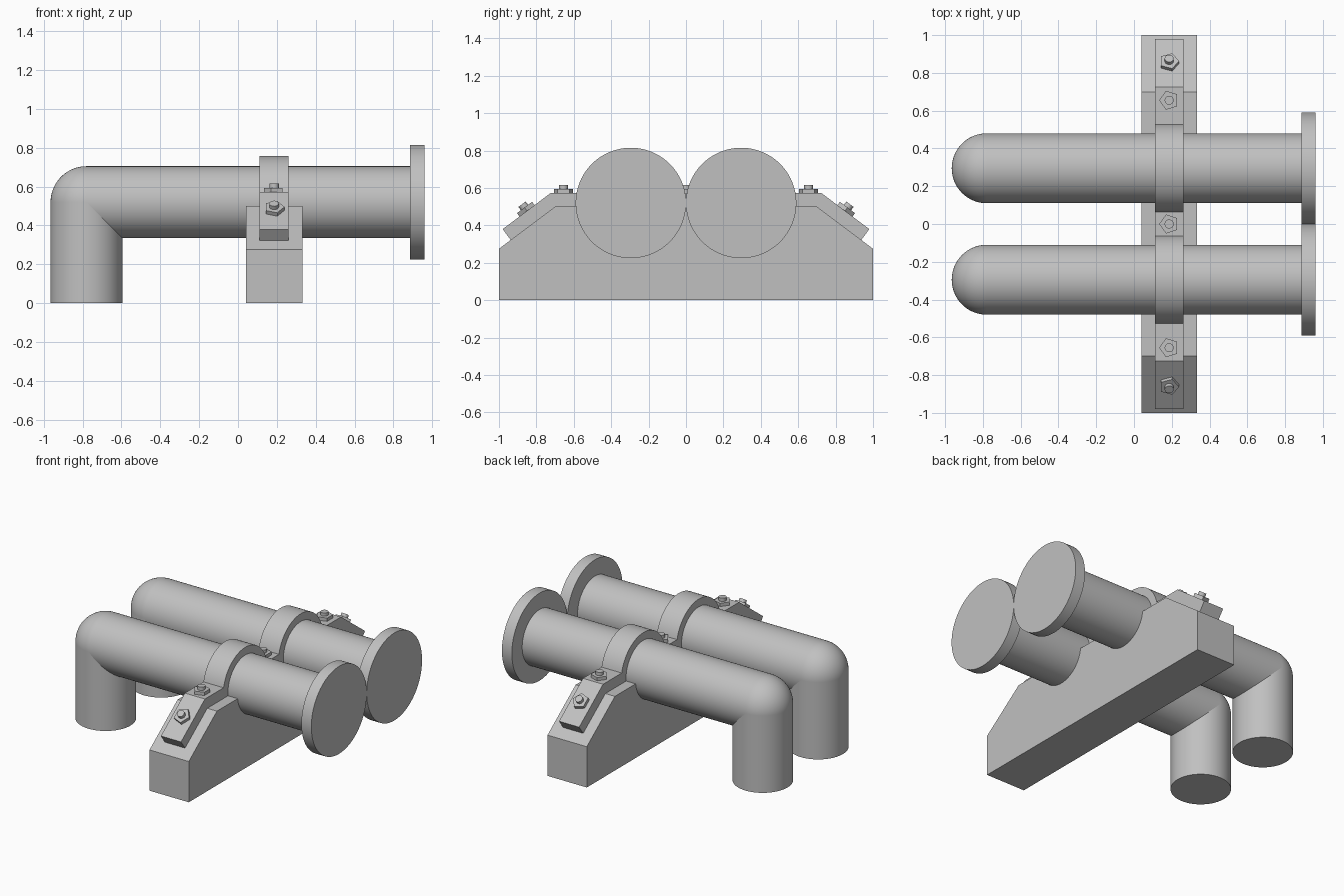
import bpy, bmesh, math
from mathutils import Matrix, Vector

cube = bpy.data.objects.get("Cube")
if cube:
    bpy.data.objects.remove(cube, do_unlink=True)

steel = bpy.data.materials.new("plain_grey")
steel.use_nodes = True
GREY = (0.53, 0.53, 0.53, 1)
steel.diffuse_color = GREY
steel.node_tree.nodes["Principled BSDF"].inputs["Base Color"].default_value = GREY

PIPE_R, PIPE_Y, PIPE_Z = 0.185, 0.295, 0.52
ELBOW_X, MID_X = -0.78, 0.186


def finish(name, bm):
    """Turn a bmesh into a named, shaded object."""
    bmesh.ops.recalc_face_normals(bm, faces=bm.faces)
    mesh = bpy.data.meshes.new(name)
    bm.to_mesh(mesh)
    bm.free()
    mesh.materials.append(steel)
    obj = bpy.data.objects.new(name, mesh)
    bpy.context.collection.objects.link(obj)
    bpy.ops.object.select_all(action='DESELECT')
    obj.select_set(True)
    bpy.context.view_layer.objects.active = obj
    bpy.ops.object.shade_smooth_by_angle(angle=math.radians(30))
    return obj


def rod(bm, start, end, radius, sides=64, turn=0.0):
    """Capped cylinder or prism between two points."""
    start, end = Vector(start), Vector(end)
    axis = end - start
    rot = Vector((0, 0, 1)).rotation_difference(axis).to_matrix().to_4x4()
    place = Matrix.Translation((start + end) / 2) @ rot @ Matrix.Rotation(turn, 4, 'Z')
    bmesh.ops.create_cone(bm, cap_ends=True, segments=sides, radius1=radius,
                          radius2=radius, depth=axis.length, matrix=place)


def arc(radius, z, outward, steps=40):
    """Arc over (z above) or under the pipe, ending at height z on both sides."""
    a = math.asin((z - PIPE_Z) / radius)
    if outward == "over":
        first, last = math.pi - a, a
    else:
        first, last = math.pi - a, 2 * math.pi + a
    return [(PIPE_Y + radius * math.cos(t), PIPE_Z + radius * math.sin(t))
            for t in (first + (last - first) * i / steps for i in range(steps + 1))]


def extrude_symmetric(name, half, x0, x1):
    """Mirror a half outline (y, z) across y = 0 and extrude it along x."""
    outline = half + [(-y, z) for y, z in reversed(half) if y > 0]
    bm = bmesh.new()
    face = bm.faces.new([bm.verts.new((x0, y, z)) for y, z in outline])
    side = bmesh.ops.extrude_face_region(bm, geom=[face])
    verts = [v for v in side["geom"] if isinstance(v, bmesh.types.BMVert)]
    bmesh.ops.translate(bm, vec=(x1 - x0, 0, 0), verts=verts)
    return finish(name, bm)


# Pipes with a ball-cornered elbow, and their end flanges
for side, y in (("front", -PIPE_Y), ("rear", PIPE_Y)):
    bm = bmesh.new()
    rod(bm, (ELBOW_X, y, PIPE_Z), (0.9, y, PIPE_Z), PIPE_R)
    rod(bm, (ELBOW_X, y, 0), (ELBOW_X, y, PIPE_Z), PIPE_R)
    bmesh.ops.create_uvsphere(bm, u_segments=64, v_segments=32, radius=PIPE_R,
                              matrix=Matrix.Translation((ELBOW_X, y, PIPE_Z)))
    finish(side + "_pipe", bm)

    bm = bmesh.new()
    rod(bm, (0.886, y, PIPE_Z), (0.96, y, PIPE_Z), 0.295, 96)
    finish(side + "_flange", bm)

# Support block with cradles under both pipes
block = [(0, 0.5)] + arc(PIPE_R, 0.5, "under") + [(0.7, 0.5), (1, 0.275), (1, 0)]
extrude_symmetric("support_block", block, 0.04, 0.333)

# Clamp strap over both pipes, bent down along the sloped shoulders
strap = ([(0, 0.572)] + arc(0.237, 0.572, "over")
         + [(0.725, 0.572), (0.98, 0.38), (0.937, 0.322), (0.7, 0.5)]
         + arc(PIPE_R, 0.5, "over")[::-1] + [(0, 0.5)])
extrude_symmetric("clamp_strap", strap, 0.111, 0.261)


# Five-sided nuts with round stud ends
def bolt(name, y, z, normal):
    base, n = Vector((MID_X, y, z)), Vector(normal)
    tip = math.pi / 2 if n.y == 0 else -math.pi / 2
    bm = bmesh.new()
    rod(bm, base - n * 0.01, base + n * 0.022, 0.053, 5, tip)
    rod(bm, base, base + n * 0.044, 0.024, 16)
    finish(name, bm)


bolt("middle_bolt", 0, 0.572, (0, 0, 1))
for side, s in (("front", -1), ("rear", 1)):
    bolt(side + "_flat_bolt", s * 0.655, 0.572, (0, 0, 1))
    bolt(side + "_slope_bolt", s * 0.85, 0.478, (0, s * 0.6, 0.8))
